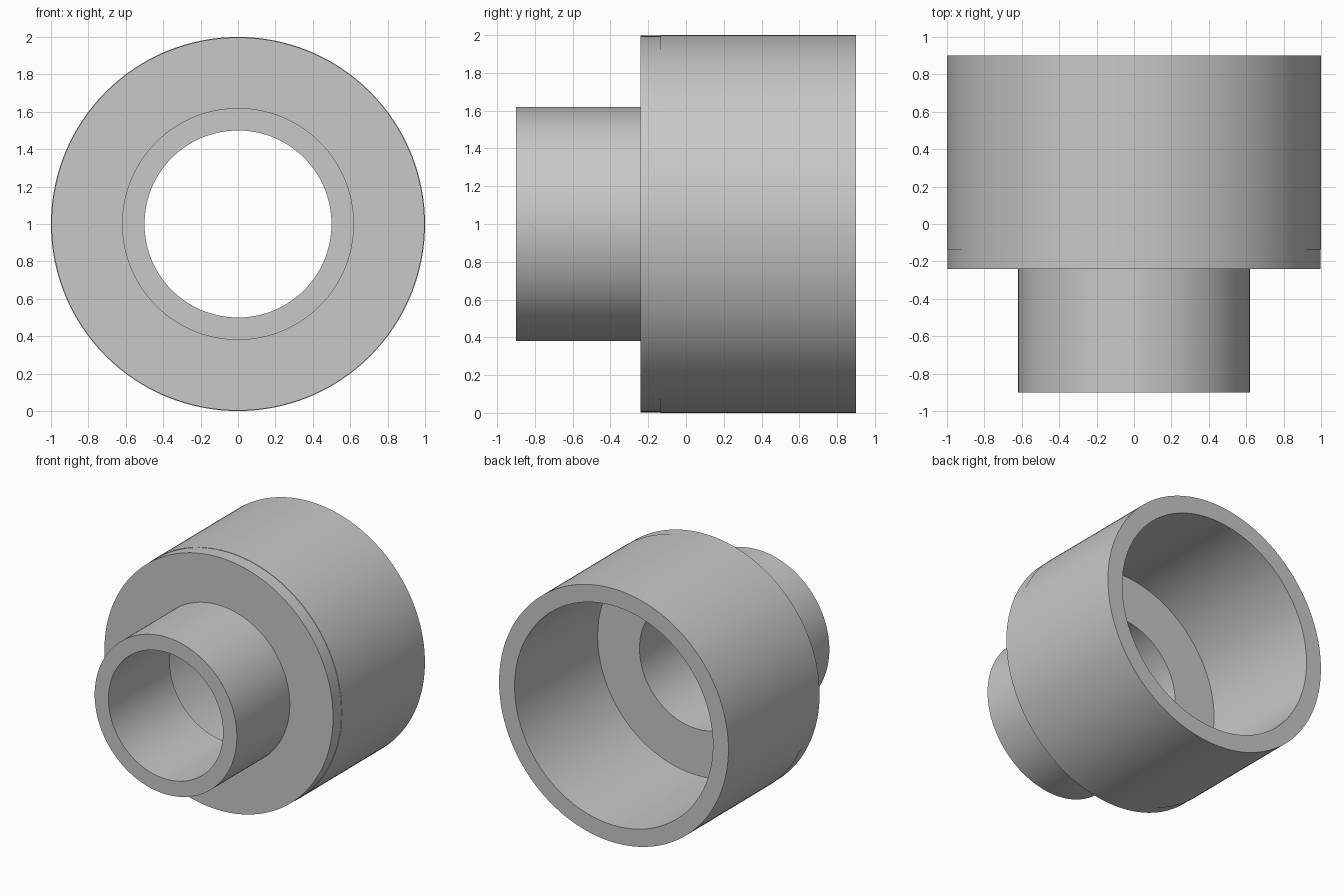
import bpy, bmesh, math
from mathutils import Vector

cube = bpy.data.objects.get("Cube")
if cube:
    bpy.data.objects.remove(cube, do_unlink=True)

SEGMENTS = 128
AXIS_HEIGHT = 1.0

# Plain grey material
grey = bpy.data.materials.new("plain_grey")
grey.use_nodes = True
colour = (0.58, 0.58, 0.58, 1)
grey.diffuse_color = colour
grey.node_tree.nodes["Principled BSDF"].inputs["Base Color"].default_value = colour


def lathe(name, profile):
    """Spin a closed (radius, y) profile about the y axis."""
    bm = bmesh.new()
    verts = [bm.verts.new((r, y, 0)) for r, y in profile]
    edges = [bm.edges.new((a, b)) for a, b in zip(verts, verts[1:] + verts[:1])]
    bmesh.ops.spin(bm, geom=verts + edges, cent=(0, 0, 0), axis=(0, 1, 0),
                   angle=math.tau, steps=SEGMENTS, use_merge=True)
    bmesh.ops.remove_doubles(bm, verts=bm.verts, dist=0.0001)
    bmesh.ops.recalc_face_normals(bm, faces=bm.faces)
    bmesh.ops.translate(bm, verts=bm.verts, vec=Vector((0, 0, AXIS_HEIGHT)))
    mesh = bpy.data.meshes.new(name)
    bm.to_mesh(mesh)
    bm.free()
    mesh.materials.append(grey)
    obj = bpy.data.objects.new(name, mesh)
    bpy.context.collection.objects.link(obj)
    bpy.ops.object.select_all(action="DESELECT")
    obj.select_set(True)
    bpy.context.view_layer.objects.active = obj
    bpy.ops.object.shade_smooth_by_angle(angle=math.radians(30))
    return obj


# Stepped sleeve: narrow spigot in front, wide socket behind, open all through
lathe("reducer_sleeve", [
    (0.50, -0.90), (0.62, -0.90),       # spigot rim
    (0.62, -0.24), (0.997, -0.24),      # shoulder
    (0.997, -0.135), (1.0, -0.135),     # fine step round the shoulder
    (1.0, 0.90), (0.865, 0.90),         # socket rim
    (0.865, -0.135), (0.50, -0.135),    # socket floor
])
